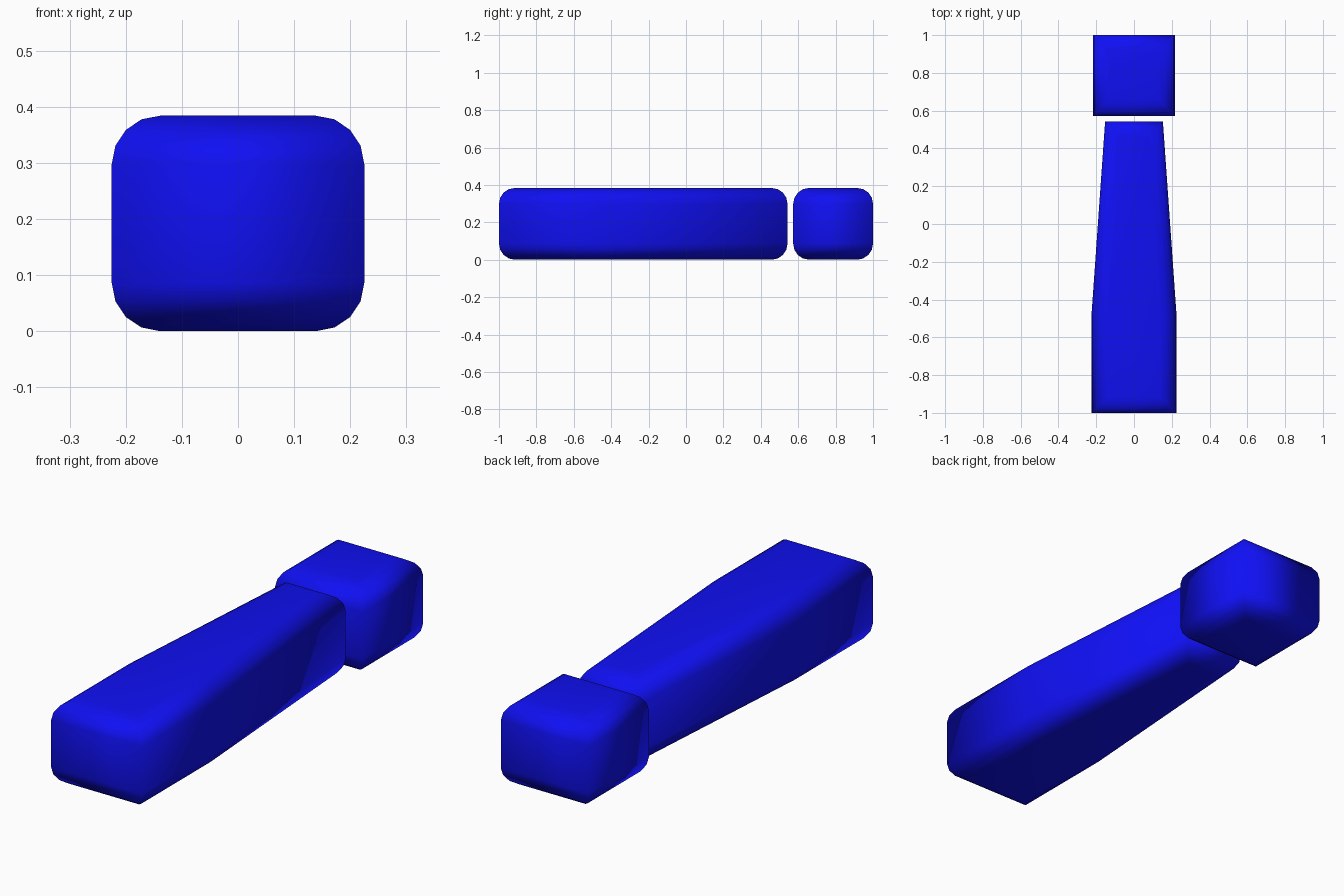
import bpy, bmesh, math
from mathutils import Vector

if "Cube" in bpy.data.objects:
    bpy.data.objects.remove(bpy.data.objects["Cube"])

HEIGHT, RADIUS, STEPS = 0.384, 0.086, 4

blue = bpy.data.materials.new("blue")
blue.diffuse_color = (0.005, 0.005, 0.9, 1)
blue.use_nodes = True
blue.node_tree.nodes["Principled BSDF"].inputs["Base Color"].default_value = blue.diffuse_color


def inset(outline, d):
    """Move every edge of a counter-clockwise outline inward by d, with mitred corners."""
    result = []
    for i, p in enumerate(outline):
        a = (p - outline[i - 1]).normalized()
        b = (outline[(i + 1) % len(outline)] - p).normalized()
        na, nb = Vector((-a.y, a.x)), Vector((-b.y, b.x))
        result.append(p + (na + nb) * d / (1 + na.dot(nb)))
    return result


def rounded_slab(name, points):
    outline = [Vector(p) for p in points]
    # quarter-round rim at the bottom, mirrored at the top
    rim = []
    for k in range(STEPS + 1):
        t = math.pi / 2 * k / STEPS
        rim.append((RADIUS * (1 - math.sin(t)), RADIUS * (1 - math.cos(t))))
    profile = rim + [(d, HEIGHT - z) for d, z in reversed(rim)]

    bm = bmesh.new()
    rings = [[bm.verts.new((p.x, p.y, z)) for p in inset(outline, d)] for d, z in profile]
    n = len(outline)
    for lo, hi in zip(rings, rings[1:]):
        for i in range(n):
            j = (i + 1) % n
            bm.faces.new((lo[i], lo[j], hi[j], hi[i]))
    bm.faces.new(rings[0][::-1])
    bm.faces.new(rings[-1])
    for f in bm.faces:
        f.smooth = True
    mesh = bpy.data.meshes.new(name)
    bm.to_mesh(mesh)
    bm.free()
    mesh.materials.append(blue)
    obj = bpy.data.objects.new(name, mesh)
    bpy.context.collection.objects.link(obj)
    return obj


# long bar: straight at the front, tapering toward the back
rounded_slab("tapered_bar", [(-0.225, -1), (0.225, -1), (0.225, -0.48),
                             (0.153, 0.543), (-0.153, 0.543), (-0.225, -0.48)])
# separate block behind the bar
rounded_slab("end_block", [(-0.217, 0.573), (0.217, 0.573), (0.217, 1), (-0.217, 1)])
